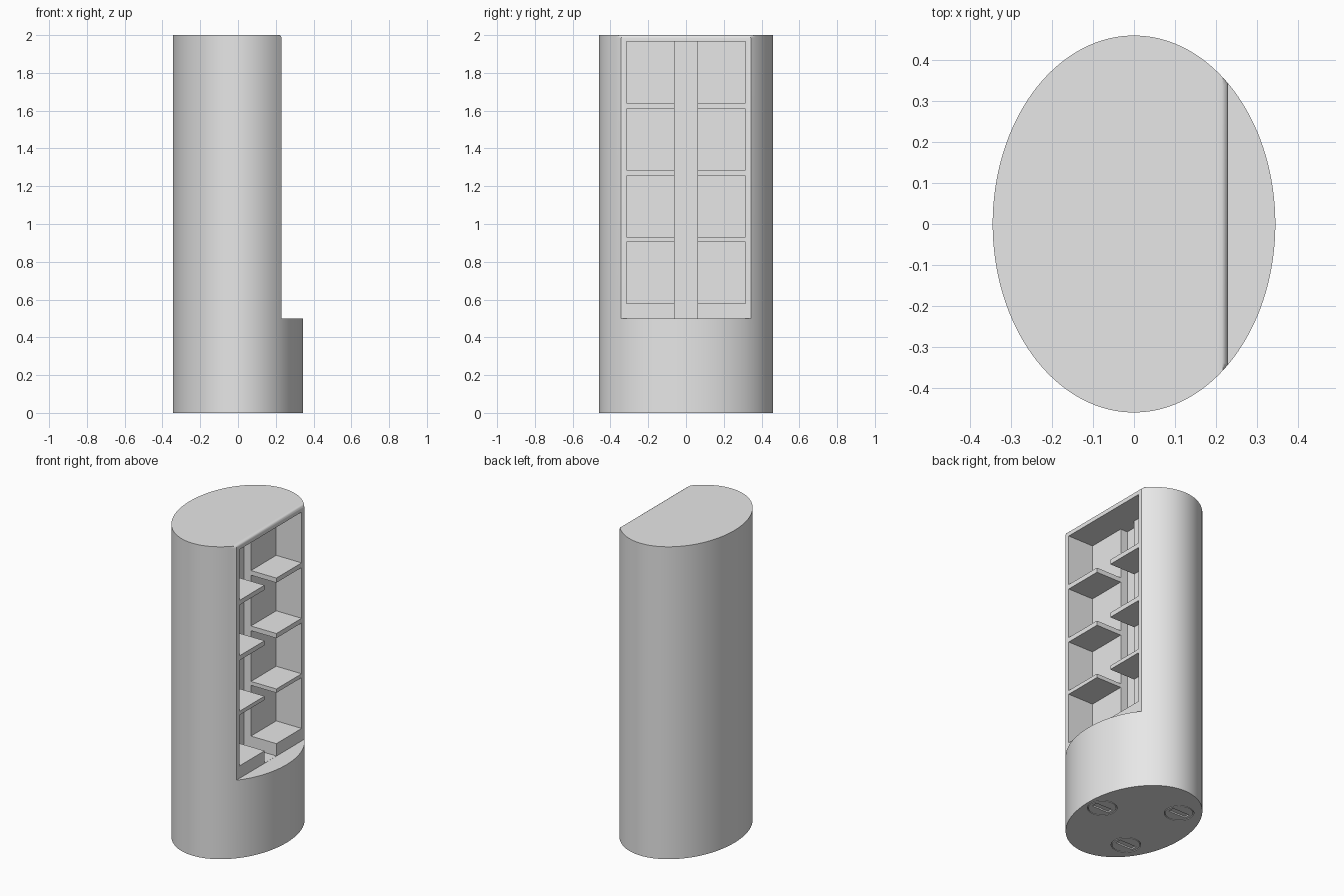
import bpy, bmesh
from math import acos, cos, sin, pi

cube = bpy.data.objects.get("Cube")
if cube:
    bpy.data.objects.remove(cube, do_unlink=True)

RX, RY, HEIGHT, LEDGE, CUT_X = 0.345, 0.46, 2.0, 0.5, 0.23
ROUND = 0.015

grey = bpy.data.materials.new("light_grey")
grey.use_nodes = True
grey.diffuse_color = (0.8, 0.8, 0.8, 1)
grey.node_tree.nodes["Principled BSDF"].inputs["Base Color"].default_value = (0.8, 0.8, 0.8, 1)


def add_object(name, bm):
    bmesh.ops.recalc_face_normals(bm, faces=bm.faces)
    mesh = bpy.data.meshes.new(name)
    bm.to_mesh(mesh)
    bm.free()
    mesh.materials.append(grey)
    obj = bpy.data.objects.new(name, mesh)
    bpy.context.collection.objects.link(obj)
    return obj


def box(name, x, y, z):
    bm = bmesh.new()
    bmesh.ops.create_cube(bm, size=1)
    for v in bm.verts:
        for i, (low, high) in enumerate((x, y, z)):
            v.co[i] = high if v.co[i] > 0 else low
    return add_object(name, bm)


def disc(name, x, y, radius, low, high):
    bm = bmesh.new()
    bmesh.ops.create_cone(bm, cap_ends=True, segments=48, radius1=radius,
                          radius2=radius, depth=high - low)
    bmesh.ops.translate(bm, verts=bm.verts, vec=(x, y, (low + high) / 2))
    return add_object(name, bm)


def cut(obj, cutter):
    cutter.hide_render = True
    mod = obj.modifiers.new("cut", 'BOOLEAN')
    mod.operation, mod.solver, mod.object = 'DIFFERENCE', 'EXACT', cutter
    bpy.context.view_layer.objects.active = obj
    bpy.ops.object.modifier_apply(modifier=mod.name)
    bpy.data.objects.remove(cutter, do_unlink=True)


def smooth(obj):
    bpy.ops.object.select_all(action='DESELECT')
    obj.select_set(True)
    bpy.context.view_layer.objects.active = obj
    bpy.ops.object.shade_smooth_by_angle(angle=pi / 6)


# Oval column with a flat face cut above the ledge
corner = acos(CUT_X / RX)
BACK, SIDE = 96, 36
angles = [corner + (2 * pi - 2 * corner) * i / BACK for i in range(BACK + 1)]
angles += [-corner + 2 * corner * i / SIDE for i in range(1, SIDE)]
bm = bmesh.new()


def ring(z, ts):
    return [bm.verts.new((RX * cos(t), RY * sin(t), z)) for t in ts]


def bridge(low, high, count):
    for i in range(count):
        j = (i + 1) % len(low)
        bm.faces.new((low[i], low[j], high[j], high[i]))


base = ring(0, angles)
middle = ring(LEDGE, angles)
top = ring(HEIGHT, angles[:BACK + 1])
bm.faces.new(base)
bm.faces.new(top)
bridge(base, middle, len(base))
bridge(middle, top, BACK)
bm.faces.new(middle[BACK:] + middle[:1])
bm.faces.new((middle[BACK], middle[0], top[0], top[BACK]))
rims = [e for e in bm.edges
        if all(v.co.z == 0 for v in e.verts) or all(v.co.z == HEIGHT for v in e.verts)]
bmesh.ops.bevel(bm, geom=rims, offset=ROUND, segments=4, profile=0.5,
                affect='EDGES', clamp_overlap=True)
column = add_object("column_body", bm)

# Central channel and two stacks of open compartments
cut(column, box("channel_cutter", (0.0, 0.4), (-0.06, 0.06), (LEDGE + 0.001, 1.965)))
for low, high in ((0.58, 0.905), (0.93, 1.255), (1.285, 1.61), (1.64, 1.965)):
    for y in ((-0.315, -0.05), (0.05, 0.315)):
        cut(column, box("shelf_cutter", (0.05, 0.4), y, (low, high)))

# Slotted round plugs under the base
plugs = []
for i, (x, y) in enumerate(((0.24, 0), (-0.14, 0.24), (-0.14, -0.24))):
    cut(column, disc("plug_recess_cutter", x, y, 0.086, -0.05, 0.012))
    plug = disc(f"base_plug_{i + 1}", x, y, 0.081, 0.0, 0.013)
    cut(plug, box("slot_cutter", (x - 0.06, x + 0.06), (y - 0.02, y + 0.02), (-0.05, 0.009)))
    plugs.append(plug)

for obj in [column] + plugs:
    smooth(obj)
